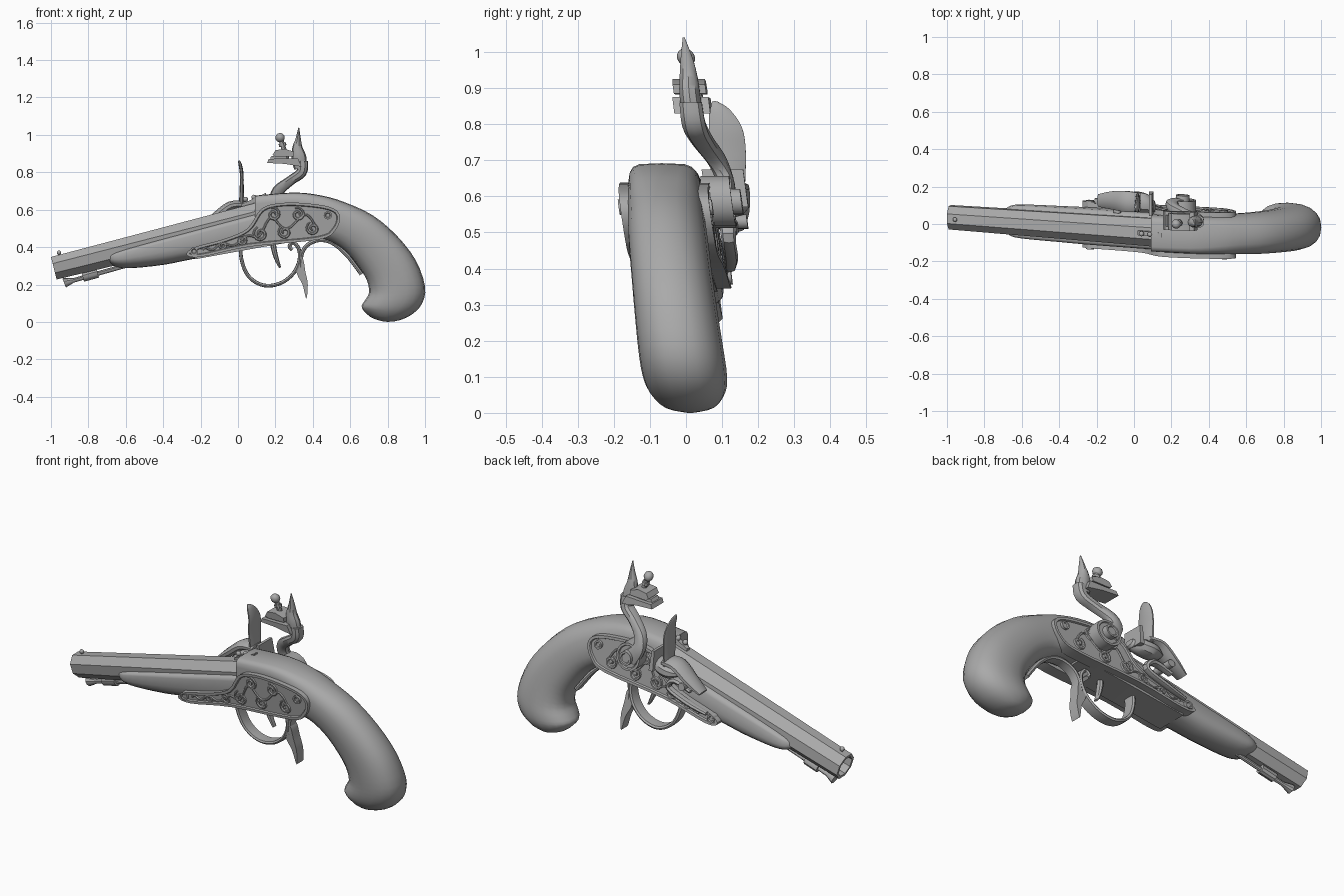
import bpy, bmesh, math
from mathutils import Vector

cube = bpy.data.objects.get("Cube")
if cube:
    bpy.data.objects.remove(cube, do_unlink=True)

grey = bpy.data.materials.new("plain grey")
grey.use_nodes = True
grey.diffuse_color = (0.4, 0.4, 0.4, 1)
grey.node_tree.nodes["Principled BSDF"].inputs["Base Color"].default_value = (0.4, 0.4, 0.4, 1)
parts = []


def add(name, bm):
    """Finish a part: lean it slightly like the whole pistol and link it."""
    for v in bm.verts:
        v.co.y += 0.041 - 0.036 * v.co.x - 0.14 * v.co.z
    bmesh.ops.recalc_face_normals(bm, faces=bm.faces)
    mesh = bpy.data.meshes.new(name)
    bm.to_mesh(mesh)
    bm.free()
    mesh.materials.append(grey)
    ob = bpy.data.objects.new(name, mesh)
    bpy.context.collection.objects.link(ob)
    parts.append(ob)


def smooth(pts, closed=False, steps=4):
    """Catmull-Rom curve through points of any dimension."""
    n, out = len(pts), []
    pick = lambda i: pts[i % n] if closed else pts[max(0, min(n - 1, i))]
    for i in range(n if closed else n - 1):
        for s in range(steps):
            t = s / steps
            out.append(tuple(
                b + t * (c - a) / 2 + t * t * (a - 2.5 * b + 2 * c - d / 2)
                + t ** 3 * (1.5 * (b - c) + (d - a) / 2)
                for a, b, c, d in zip(pick(i - 1), pick(i), pick(i + 1), pick(i + 2))))
    return out if closed else out + [tuple(pts[-1])]


def section(c, up, hw, sides=12, top=2, bottom=2, phase=0):
    """Superelliptic ring standing on the up vector, hw wide each way in y."""
    ring = []
    for i in range(sides):
        a = math.tau * (i + phase) / sides
        co, si = math.cos(a), math.sin(a)
        e = 2 / (top if co > 0 else bottom)
        p = Vector(c) + up * math.copysign(abs(co) ** e, co)
        p.y += hw * math.copysign(abs(si) ** e, si)
        ring.append(p)
    return ring


def loft(name, rings):
    bm = bmesh.new()
    vs = [[bm.verts.new(p) for p in r] for r in rings]
    for a, b in zip(vs, vs[1:]):
        for i in range(len(a)):
            j = (i + 1) % len(a)
            bm.faces.new((a[i], a[j], b[j], b[i]))
    bm.faces.new(vs[0])
    bm.faces.new(vs[-1])
    add(name, bm)


def sweep(name, path, sides=10, power=2):
    """Path points are x, y, z, half thickness, half width."""
    rings = []
    for i, p in enumerate(path):
        a, b = path[max(0, i - 1)], path[min(len(path) - 1, i + 1)]
        n = Vector((a[2] - b[2], 0, b[0] - a[0])).normalized()
        rings.append(section(p[:3], n * p[3], p[4], sides, power, power))
    loft(name, rings)


def plate(name, outline, y0, y1, rim=0, depth=0):
    """Outline in x, z extruded from y0 to y1, with an optional inset face."""
    bm = bmesh.new()
    f = bm.faces.new([bm.verts.new((x, y0, z)) for x, z in outline])
    ext = bmesh.ops.extrude_face_region(bm, geom=[f])["geom"]
    for v in ext:
        if isinstance(v, bmesh.types.BMVert):
            v.co.y = y1
    face = next(g for g in ext if isinstance(g, bmesh.types.BMFace))
    if rim:
        bmesh.ops.recalc_face_normals(bm, faces=bm.faces)
        bmesh.ops.inset_region(bm, faces=[face], thickness=rim, depth=0)
        bmesh.ops.inset_region(bm, faces=[face], thickness=0.004, depth=depth)
    add(name, bm)


def disc(name, x, z, r, y0, y1, rim=0, depth=0):
    ring = [(x + r * math.cos(i * math.tau / 16), z + r * math.sin(i * math.tau / 16)) for i in range(16)]
    plate(name, ring, y0, y1, rim, depth)


def ball(name, x, y, z, r):
    bm = bmesh.new()
    bmesh.ops.create_uvsphere(bm, u_segments=12, v_segments=8, radius=r)
    bmesh.ops.translate(bm, verts=bm.verts, vec=(x, y, z))
    add(name, bm)


# Stock: top x, top z, bottom x, bottom z, half width, top and bottom squareness
def stock(name, rows, steps=3):
    rings = []
    for tx, tz, bx, bz, hw, pt, pb in smooth(rows, steps=steps):
        mid = Vector(((tx + bx) / 2, 0, (tz + bz) / 2))
        rings.append(section(mid, Vector((tx, 0, tz)) - mid, hw, 20, pt, pb))
    loft(name, rings)


stock("fore_stock", [
    (-.71, .35, -.70, .325, .045, 3, 2), (-.66, .37, -.66, .297, .08, 5, 2),
    (-.58, .395, -.58, .287, .09, 6, 2), (-.4, .445, -.4, .305, .094, 6, 2.2),
    (-.25, .485, -.245, .335, .097, 6, 2.5), (.1, .58, .12, .40, .098, 6, 4)])
stock("grip_stock", [
    (.09, .675, .09, .40, .098, 6, 5), (.3, .692, .3, .44, .10, 5, 5),
    (.45, .675, .42, .45, .102, 3.5, 4), (.57, .64, .5, .425, .106, 2.6, 2.6),
    (.72, .57, .58, .37, .11, 2.3, 2.3), (.85, .46, .645, .295, .112, 2.3, 2.3),
    (.95, .33, .69, .22, .115, 2.3, 2.3), (1.0, .19, .70, .155, .118, 2.3, 2.3),
    (.985, .10, .675, .11, .117, 2.3, 2.3), (.93, .04, .662, .075, .105, 2.2, 2.2),
    (.86, .008, .71, .025, .07, 2, 2), (.80, 0, .77, .004, .015, 2, 2)])
plate("belly_block", [(-.25, .42), (-.23, .335), (.1, .395), (.36, .44), (.36, .5), (.1, .5)], -.085, .085)

# Octagonal barrel with a bore
muzzle, breech = Vector((-.985, 0, .287)), Vector((.11, 0, .563))
up = Vector((-.244, 0, .97))
rings = []
for t, r in ((1, .075), (0, .062), (0, .048), (.25, .046)):
    r /= math.cos(math.pi / 8)
    rings.append(section(muzzle.lerp(breech, t), up * r, r, 8, phase=.5))
loft("barrel", rings)
sweep("front_sight_post", [(-.955, 0, .34, .006, .006), (-.957, 0, .365, .006, .006)])
ball("front_sight_bead", -.957, 0, .37, .012)
for x in (.04, .085):
    ball("rear_sight_bead", x, 0, .645 + x / 4, .014)
plate("tang_strip", [(.02, .61), (.02, .63), (.15, .69), (.15, .66)], -.012, .012)

# Ramrod and its pipe
sweep("ramrod", [(-.93, 0, .208, .026, .026), (-.925, 0, .21, .026, .026),
                 (-.88, 0, .222, .012, .012), (-.55, 0, .315, .012, .012)], 10)
sweep("ramrod_pipe", [(-.83, 0, .24, .026, .026), (-.75, 0, .262, .026, .026)], 10)

# Engraved plates on both sides
outline = smooth([(-.275, .36), (-.23, .40), (-.07, .445), (.05, .50), (.12, .60), (.2, .632), (.33, .637),
                  (.49, .615), (.545, .567), (.52, .49), (.43, .44), (.06, .402), (-.2, .347)], True, 4)
spine = smooth([(-.19, .385, .01), (-.1, .405, .02), (.05, .445, .022), (.2, .53, .055), (.41, .535, .05)], steps=8)
curls = [(-.08, .41, .022, 1), (.02, .435, .028, -1), (.12, .47, .04, 1), (.19, .575, .036, -1),
         (.25, .48, .036, 1), (.32, .575, .036, -1), (.40, .50, .036, 1)]
for side, label in ((-1, "right"), (1, "left")):
    plate(label + "_side_plate", outline, side * .06, side * .124, .014, -.008)
    face = side * .116
    vine = [(x, face, z + h * .7 * math.sin(i * .9), .006, .007) for i, (x, z, h) in enumerate(spine)]
    sweep(label + "_vine", smooth(vine, steps=2), 6)
    for x, z, r, turn in curls:
        path = []
        for i in range(19):
            t = i / 18
            a, q = turn * t * 9 + 2, r * (1 - .8 * t)
            path.append((x + q * math.cos(a), face, z + q * math.sin(a), .002 + .006 * math.sin(2.6 * t + .4), .007))
        sweep(label + "_leaf_scroll", path, 6)
    for x, z in ((-.235, .378), (.48, .57)):
        disc(label + "_plate_screw", x, z, .022, side * .08, side * .13, .008, -.004)

# Trigger guard, spur, tail and trigger
guard = [(.025, .43), (.015, .36), (.04, .27), (.09, .215), (.16, .193), (.24, .213), (.30, .265), (.328, .33),
         (.325, .39), (.295, .425), (.275, .405), (.29, .385)]
sweep("trigger_guard", smooth([(x, 0, z, .010, .034) for x, z in guard]), 8, 4)
plate("guard_spur", smooth([(.31, .30), (.318, .25), (.345, .2), (.365, .125), (.373, .2), (.36, .27), (.345, .34)], True), -.028, .028)
tail = [(.335, .29), (.34, .36), (.37, .41), (.43, .437), (.5, .425), (.575, .365), (.635, .29), (.66, .255)]
sweep("guard_tail", smooth([(x, 0, z, .011, .03) for x, z in tail]), 8, 4)
sweep("trigger", smooth([(.185, 0, .46, .018, .018), (.19, 0, .40, .015, .018),
                         (.205, 0, .34, .012, .018), (.225, 0, .29, .006, .016)]), 8)

# Pan, frizzen and spring
sweep("flash_pan", smooth([(-.06, .15, .575, .01, .03), (0, .16, .58, .04, .055),
                           (.07, .155, .59, .04, .05), (.11, .14, .60, .02, .03)]), 10)
plate("pan_fence", [(.08, .57), (.08, .675), (.095, .675), (.105, .57)], .1, .215)
sweep("frizzen_foot", smooth([(.035, .165, .625, .02, .05), (-.04, .165, .62, .025, .058),
                              (-.12, .16, .56, .025, .05), (-.19, .15, .51, .012, .035)]), 10)
sweep("frizzen", smooth([(.02, .165, .61, .016, .045), (.02, .175, .72, .011, .054), (.02, .18, .79, .01, .048),
                         (.012, .17, .84, .009, .03), (.004, .16, .862, .005, .008)]), 10)
sweep("frizzen_spring", smooth([(-.21, .13, .40, .01, .015), (-.1, .14, .43, .014, .02),
                                (.02, .145, .48, .014, .02), (-.02, .15, .53, .016, .025), (-.12, .15, .50, .012, .02)]), 8)
disc("frizzen_screw", -.09, .53, .02, .09, .2)

# Cock with jaws, spur and thumb screw
disc("cock_boss", .26, .585, .072, .10, .18, .012, -.006)
disc("cock_screw", .26, .585, .036, .16, .205, .01, -.005)
neck = [(.25, .165, .58, .05, .024), (.205, .165, .64, .036, .026), (.215, .15, .70, .032, .028),
        (.28, .12, .755, .026, .032), (.34, .105, .80, .028, .034), (.345, .105, .86, .03, .032)]
sweep("cock_neck", smooth(neck), 10, 2.5)
sweep("cock_spur", smooth([(.335, .105, .82, .035, .03), (.325, .105, .88, .04, .03), (.318, .108, .93, .028, .026),
                           (.322, .11, .98, .014, .018), (.325, .11, 1.04, .002, .003)]), 10)
plate("lower_jaw", [(.155, .85), (.165, .872), (.24, .873), (.32, .875), (.34, .83), (.25, .845)], .055, .155)
plate("upper_jaw", [(.185, .893), (.2, .918), (.25, .925), (.30, .91), (.30, .885), (.2, .882)], .06, .15)
plate("flint", [(.17, .874), (.18, .888), (.26, .888), (.26, .868)], .075, .135)
sweep("jaw_screw", [(.265, .105, .86, .013, .013), (.228, .105, .98, .013, .013)], 10)
sweep("jaw_screw_collar", [(.24, .105, .94, .02, .02), (.236, .105, .955, .02, .02)], 10)
ball("jaw_screw_knob", .225, .105, .985, .025)

bpy.ops.object.select_all(action="DESELECT")
for ob in parts:
    ob.select_set(True)
bpy.context.view_layer.objects.active = parts[0]
bpy.ops.object.shade_smooth_by_angle(angle=math.radians(35))
